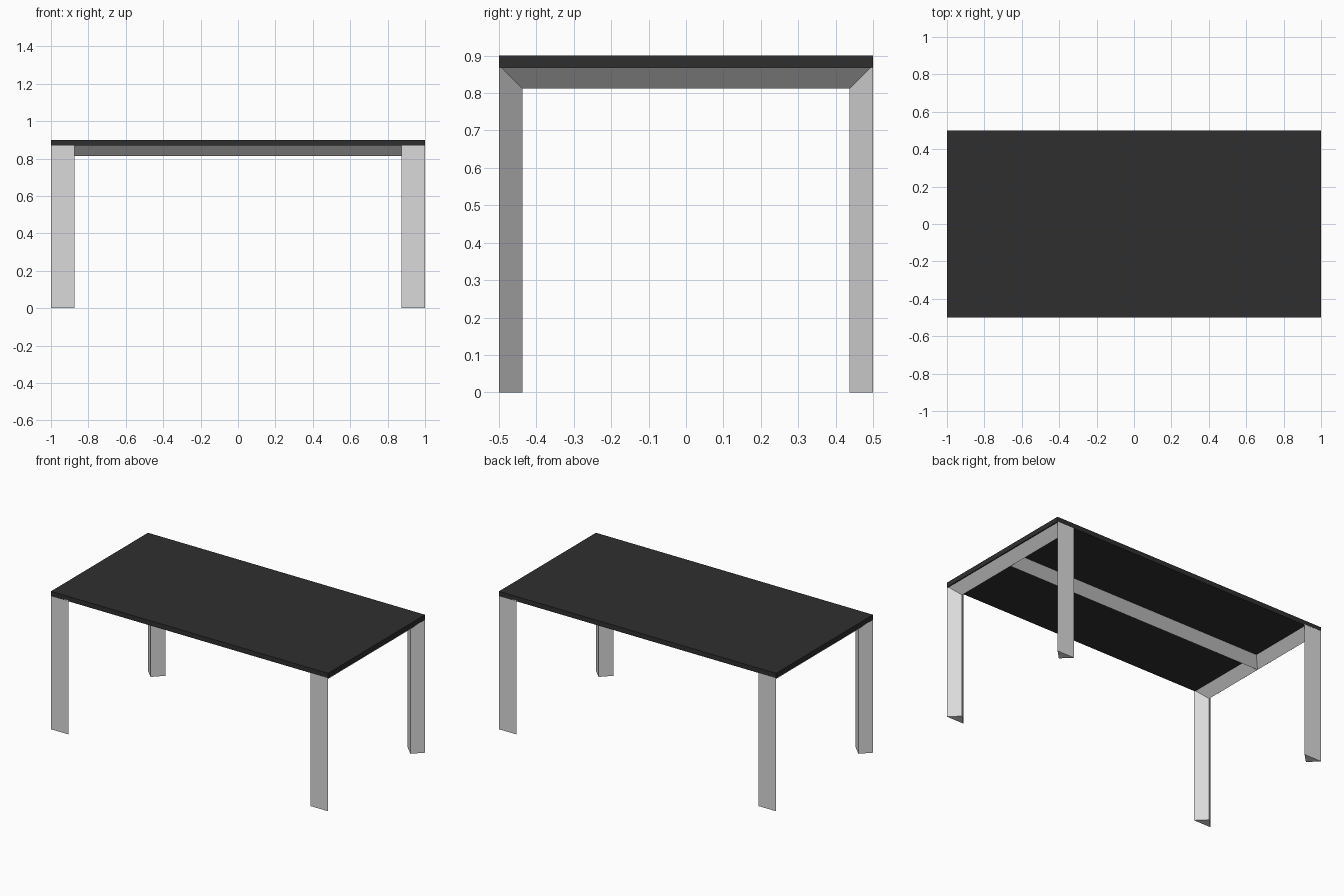
import bpy, bmesh

if "Cube" in bpy.data.objects:
    bpy.data.objects.remove(bpy.data.objects["Cube"])

W, D, H = 1.0, 0.5, 0.9      # half length, half depth, height
T = 0.0625                   # depth of the triangular profile (twice as wide)
TOP = 0.875                  # upper edge of the frames
SLAB = 0.0315                # table top thickness


def material(name, value):
    m = bpy.data.materials.new(name)
    m.diffuse_color = (value, value, value, 1)
    m.use_nodes = True
    m.node_tree.nodes["Principled BSDF"].inputs["Base Color"].default_value = m.diffuse_color
    return m


def prism(name, rings, mat):
    """Skin a row of three-cornered rings and cap both ends."""
    bm = bmesh.new()
    rows = [[bm.verts.new(p) for p in ring] for ring in rings]
    for a, b in zip(rows, rows[1:]):
        for i in range(3):
            j = (i + 1) % 3
            bm.faces.new((a[i], a[j], b[j], b[i]))
    bm.faces.new(rows[0])
    bm.faces.new(rows[-1])
    bmesh.ops.recalc_face_normals(bm, faces=bm.faces)
    mesh = bpy.data.meshes.new(name)
    bm.to_mesh(mesh)
    bm.free()
    mesh.materials.append(mat)
    ob = bpy.data.objects.new(name, mesh)
    bpy.context.collection.objects.link(ob)
    return ob


dark = material("dark top", 0.028)
metal = material("light metal", 0.7)

# table top slab
bpy.ops.mesh.primitive_cube_add(size=1, location=(0, 0, H - SLAB / 2))
slab = bpy.context.object
slab.name = "table_top"
slab.scale = (2 * W, 2 * D, SLAB)
bpy.ops.object.transform_apply(location=True, scale=True)
slab.data.materials.append(dark)

# mitred U-shaped leg frames, flat side outward and ridge inward
for side, name in ((1, "right_leg_frame"), (-1, "left_leg_frame")):
    outer = [(-D, 0), (-D, TOP), (D, TOP), (D, 0)]
    inner = [(-D + T, 0), (-D + T, TOP - T), (D - T, TOP - T), (D - T, 0)]
    rings = [[(side * W, *o), (side * (W - 2 * T), *o), (side * (W - T), *i)]
             for o, i in zip(outer, inner)]
    prism(name, rings, metal)

# long rail under the top, ridge downward, ending inside the frames
prism("centre_rail",
      [[(x, -T, TOP), (x, T, TOP), (x, 0, TOP - T)] for x in (-W + T, W - T)],
      metal)
